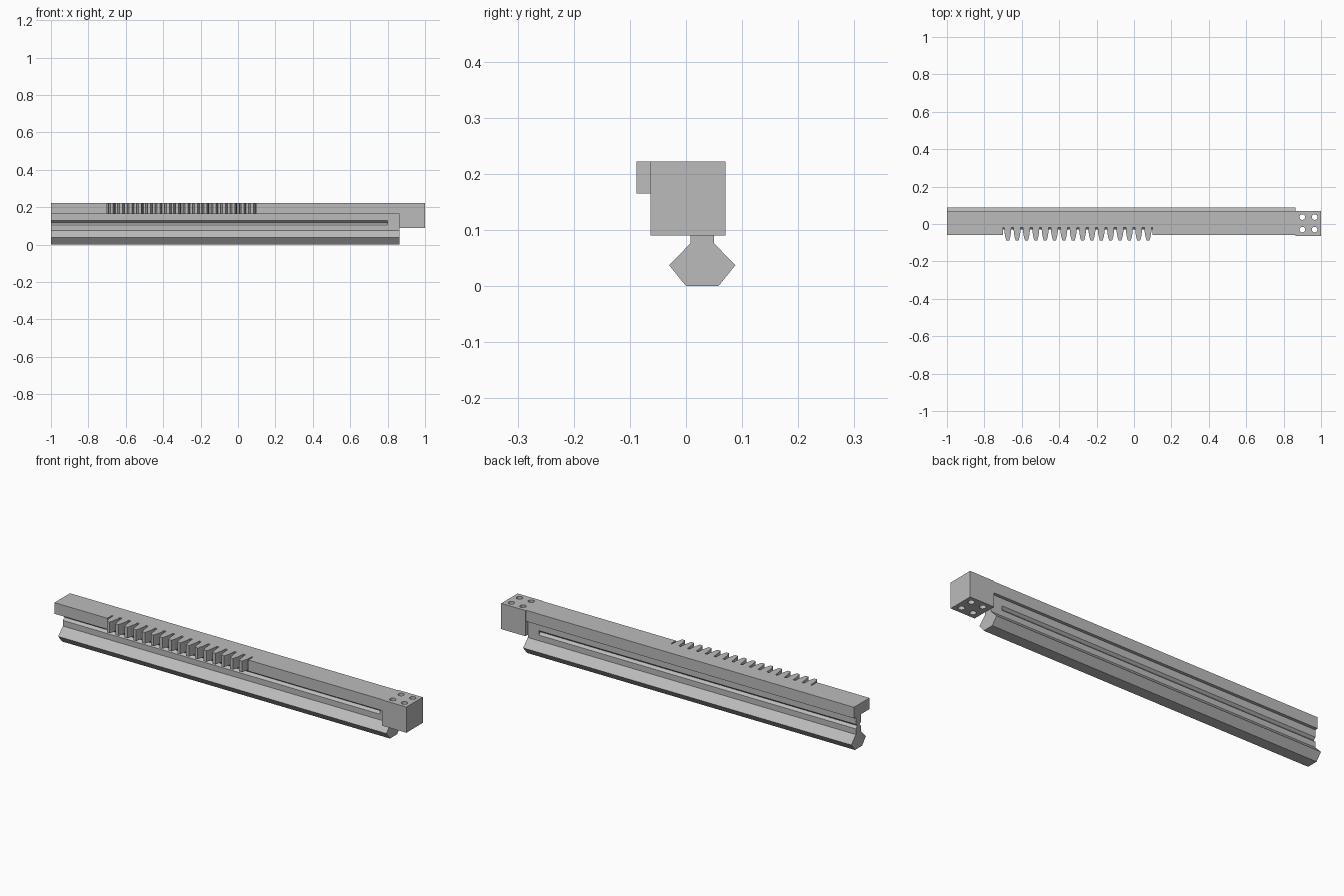
import bpy
import bmesh
from mathutils import Vector

cube = bpy.data.objects.get("Cube")
if cube:
    bpy.data.objects.remove(cube, do_unlink=True)

GREY = (0.5, 0.5, 0.5, 1.0)
metal = bpy.data.materials.new("plain grey")
metal.use_nodes = True
metal.diffuse_color = GREY
metal.node_tree.nodes["Principled BSDF"].inputs["Base Color"].default_value = GREY


def extrude(name, points, offset):
    """Extrude a closed outline of 3D points into a solid."""
    bm = bmesh.new()
    face = bm.faces.new([bm.verts.new(p) for p in points])
    result = bmesh.ops.extrude_face_region(bm, geom=[face], use_keep_orig=True)
    verts = [g for g in result["geom"] if isinstance(g, bmesh.types.BMVert)]
    bmesh.ops.translate(bm, verts=verts, vec=Vector(offset))
    bmesh.ops.recalc_face_normals(bm, faces=bm.faces)
    mesh = bpy.data.meshes.new(name)
    bm.to_mesh(mesh)
    bm.free()
    obj = bpy.data.objects.new(name, mesh)
    obj.data.materials.append(metal)
    bpy.context.collection.objects.link(obj)
    return obj


LEFT, JOIN, GROOVE_END, RIGHT = -1.0, 0.863, 0.8, 1.0
FRONT, BACK = -0.06, 0.066
SHELF, TOP = 0.165, 0.222
RAIL_Y = 0.029

# Lower rail and web, with a V groove on both sides that stops short of the block
rail_half = [(0.029, 0), (0.059, 0.037), (0.021, 0.076)]
groove = [(0.021, 0.105), (0.009, 0.117), (0.021, 0.128)]
web_top = [(0.021, SHELF)]


def rail_section(name, half, x0, x1):
    outline = [(RAIL_Y + w, z) for w, z in half]
    outline += [(RAIL_Y - w, z) for w, z in reversed(half)]
    return extrude(name, [(x0, y, z) for y, z in outline], (x1 - x0, 0, 0))


rail_section("grooved_rail", rail_half + groove + web_top, LEFT, GROOVE_END)
rail_section("rail_end", rail_half + web_top, GROOVE_END, JOIN)

# Top bar with rack teeth cut into its front edge
ROOT, TIP, PITCH, COUNT = -0.02, -0.088, 0.05, 16
START = -0.7
tooth_half = [(0.019, ROOT), (0.0175, -0.045), (0.014, -0.066), (0.008, TIP)]
outline = [(LEFT, BACK), (LEFT, FRONT), (START, FRONT), (START, ROOT)]
for i in range(COUNT):
    centre = START + PITCH * (i + 0.5)
    outline += [(centre - w, y) for w, y in tooth_half]
    outline += [(centre + w, y) for w, y in reversed(tooth_half)]
end = START + PITCH * COUNT
outline += [(end, ROOT), (end, FRONT), (JOIN, FRONT), (JOIN, BACK)]
extrude("toothed_bar", [(x, y, SHELF) for x, y in outline], (0, 0, TOP - SHELF))

# End block with four through holes
Y0, Y1, Z0 = -0.063, 0.07, 0.09
block = extrude("end_block",
                [(JOIN, Y0, Z0), (RIGHT, Y0, Z0), (RIGHT, Y1, Z0), (JOIN, Y1, Z0)],
                (0, 0, TOP - Z0))
for x in (0.9, 0.966):
    for y in (-0.03, 0.037):
        bpy.ops.mesh.primitive_cylinder_add(vertices=24, radius=0.015, depth=0.4,
                                            location=(x, y, 0.16))
        cutter = bpy.context.object
        cutter.name = "hole_cutter"
        cutter.data.materials.append(metal)
        cutter.hide_render = True
        cutter.hide_set(True)
        cutter.display_type = 'WIRE'
        cut = block.modifiers.new("hole", 'BOOLEAN')
        cut.operation = 'DIFFERENCE'
        cut.solver = 'EXACT'
        cut.object = cutter

# Apply the holes and discard the cutters
bpy.context.view_layer.update()
graph = bpy.context.evaluated_depsgraph_get()
drilled = bpy.data.meshes.new_from_object(block.evaluated_get(graph))
block.modifiers.clear()
block.data = drilled
for obj in [o for o in bpy.data.objects if o.name.startswith("hole_cutter")]:
    bpy.data.objects.remove(obj, do_unlink=True)
